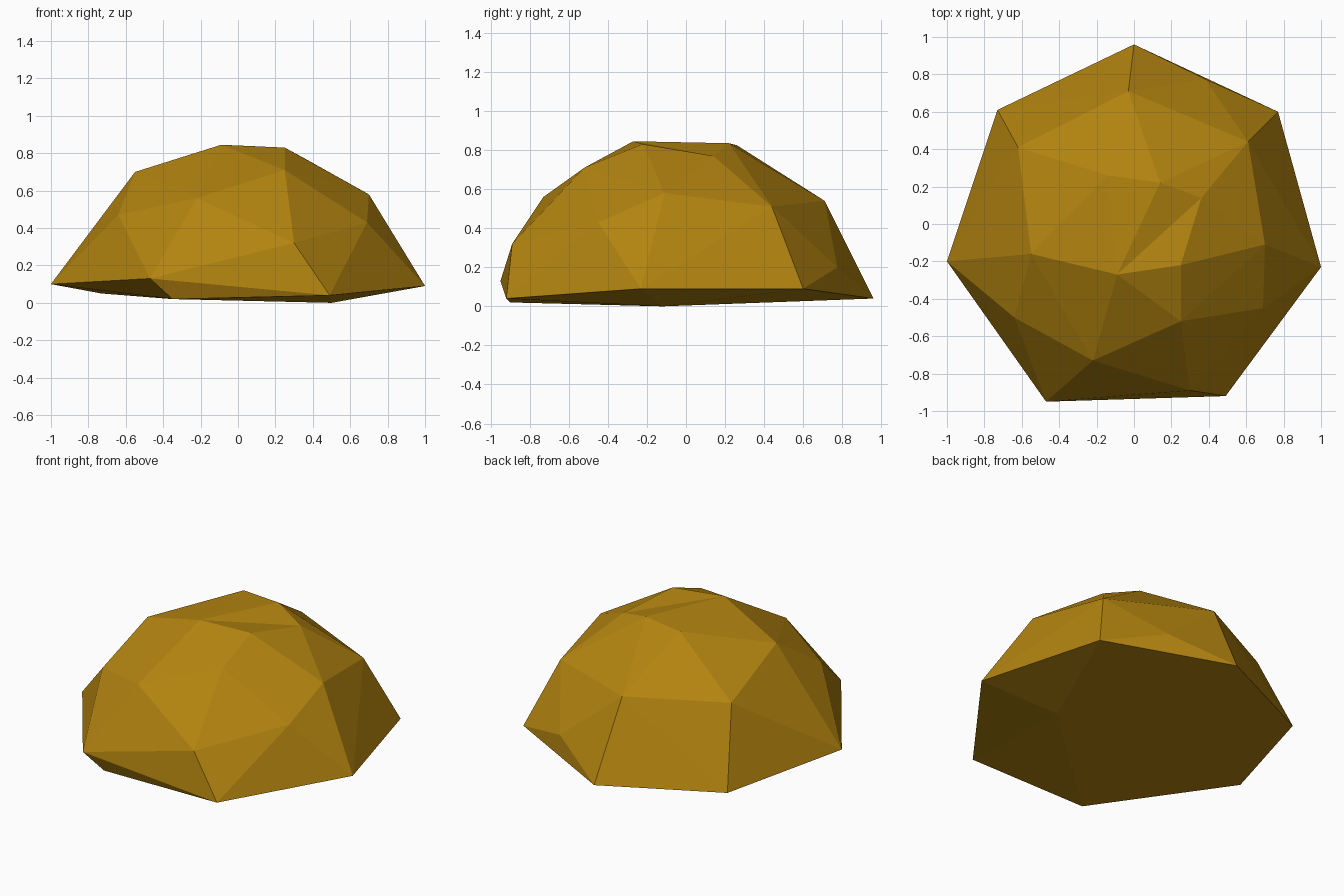
import bpy
import bmesh
from mathutils import Vector

default_cube = bpy.data.objects.get("Cube")
if default_cube:
    bpy.data.objects.remove(default_cube, do_unlink=True)


def make_material(name, colour):
    material = bpy.data.materials.new(name)
    material.use_nodes = True
    material.diffuse_color = colour
    shader = next(n for n in material.node_tree.nodes if n.type == "BSDF_PRINCIPLED")
    shader.inputs["Base Color"].default_value = colour
    shader.inputs["Roughness"].default_value = 0.9
    return material


# Slightly bulging underside
underside = [(-.35, -.9, .02), (.5, -.12, 0), (.14, .41, .02)]

# Widest outline, counterclockwise from the back
rim = [(0, .96, .04), (-.73, .61, .05), (-1, -.2, .1), (-.47, -.95, .13),
       (.49, -.92, .04), (1, -.23, .09), (.77, .6, .09)]

# Chipped corners on the flanks
flanks = [(.38, .775, .2), (-.03, .71, .54), (-.62, .41, .54), (-.64, -.5, .47),
          (-.22, -.73, .56), (.3, -.89, .32), (.69, -.45, .43), (.7, -.11, .58),
          (.61, .44, .51)]

# Corners around the crown, with the two ends of its shallow ridge
ridge_front = (.25, -.22, .83)
ridge_back = (.14, .22, .835)
crown = [(-.55, -.16, .7), (-.09, -.27, .845), (.25, -.52, .71),
         (.36, .14, .77), (-.14, .26, .825), ridge_front, ridge_back]

# Wrap the corners in flat facets
bm = bmesh.new()
for corner in underside + rim + flanks + crown:
    bm.verts.new(corner)
hull = bmesh.ops.convex_hull(bm, input=bm.verts[:])
loose = [v for v in bm.verts if not v.link_faces]
bmesh.ops.delete(bm, geom=loose, context="VERTS")


def nearest_vertex(position):
    return min(bm.verts, key=lambda v: (v.co - Vector(position)).length)


# Turn the ridge into a shallow crease on top
ridge = bm.edges.get((nearest_vertex(ridge_front), nearest_vertex(ridge_back)))
if ridge:
    bmesh.ops.rotate_edges(bm, edges=[ridge], use_ccw=False)
bmesh.ops.recalc_face_normals(bm, faces=bm.faces[:])

mesh = bpy.data.meshes.new("boulder")
bm.to_mesh(mesh)
bm.free()
mesh.materials.append(make_material("ochre stone", (.45, .23, .005, 1)))
boulder = bpy.data.objects.new("boulder", mesh)
bpy.context.collection.objects.link(boulder)
